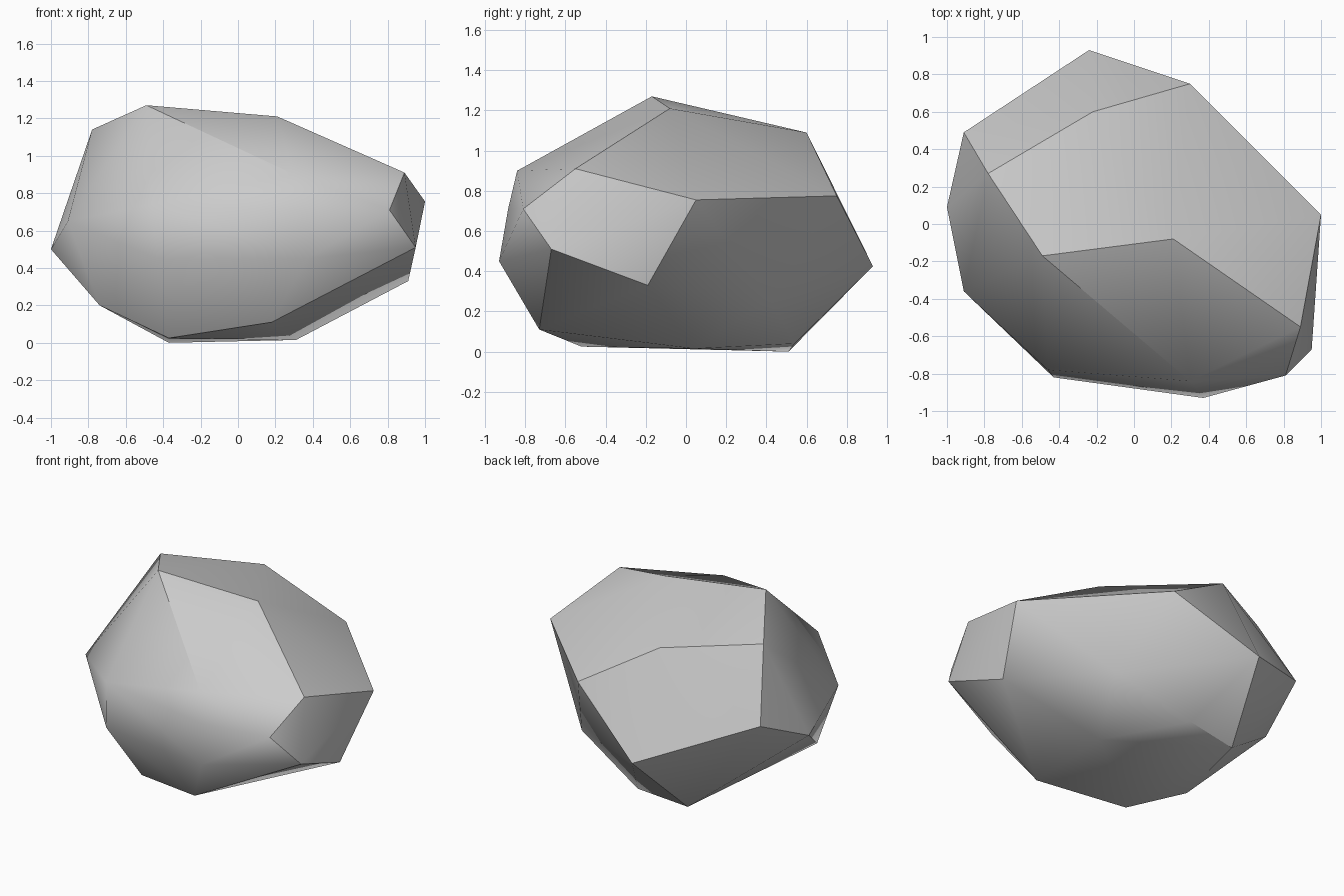
import bpy
import bmesh
from math import radians

cube = bpy.data.objects.get("Cube")
if cube:
    bpy.data.objects.remove(cube, do_unlink=True)

# Plain stone colour
stone = bpy.data.materials.new("stone_grey")
stone.use_nodes = True
grey = (0.6, 0.6, 0.6, 1)
stone.diffuse_color = grey
stone.node_tree.nodes["Principled BSDF"].inputs["Base Color"].default_value = grey

# Corners of the chipped boulder, from crown to base
crown = [(-.49, -.17, 1.27), (.21, -.08, 1.21), (-.78, .27, 1.14), (-.22, .60, 1.09)]
shoulder = [(.89, -.55, .91), (.30, -.84, .90), (.81, -.81, .71),
            (1, .05, .755), (.30, .75, .775), (-.91, .49, .69)]
girth = [(-.91, -.36, .65), (.95, -.67, .51), (.91, -.19, .33),
         (-.24, .93, .425), (-1, .09, .50)]
front_bulge = [(-.46, -.78, .74), (.34, -.885, .71), (-.43, -.82, .45), (.37, -.93, .45)]
back_bulge = [(.50, .42, .26)]
base = [(-.74, -.37, .20), (.18, -.73, .11), (-.37, -.52, .025),
        (.31, .04, .015), (-.01, .54, .04), (-.37, .51, 0)]

# Wrap the corners in a convex skin
bm = bmesh.new()
for corner in crown + shoulder + girth + front_bulge + back_bulge + base:
    bm.verts.new(corner)
hull = bmesh.ops.convex_hull(bm, input=bm.verts)
loose = {v for v in hull["geom_interior"] if isinstance(v, bmesh.types.BMVert)}
bmesh.ops.delete(bm, geom=list(loose), context='VERTS')

# Merge the nearly flat triangles into broad chipped facets
bmesh.ops.dissolve_limit(bm, angle_limit=radians(3), verts=[], edges=bm.edges)
bmesh.ops.recalc_face_normals(bm, faces=bm.faces)
bm.normal_update()


def worn_side(face):
    """Name the rounded side a face belongs to, if any."""
    n = face.normal
    if n.y < -0.42 and n.x < 0.6:
        return "front"
    if n.y > 0.15 and n.z < 0 and n.x > -0.2:
        return "back"
    return None


# Soft worn sides with crisp chipped edges between them
for face in bm.faces:
    face.smooth = True
for edge in bm.edges:
    first, second = (worn_side(f) for f in edge.link_faces)
    same_side = first is not None and first == second
    edge.smooth = same_side or edge.calc_face_angle() < radians(27)

mesh = bpy.data.meshes.new("boulder")
bm.to_mesh(mesh)
bm.free()
mesh.materials.append(stone)
boulder = bpy.data.objects.new("boulder", mesh)
bpy.context.collection.objects.link(boulder)
